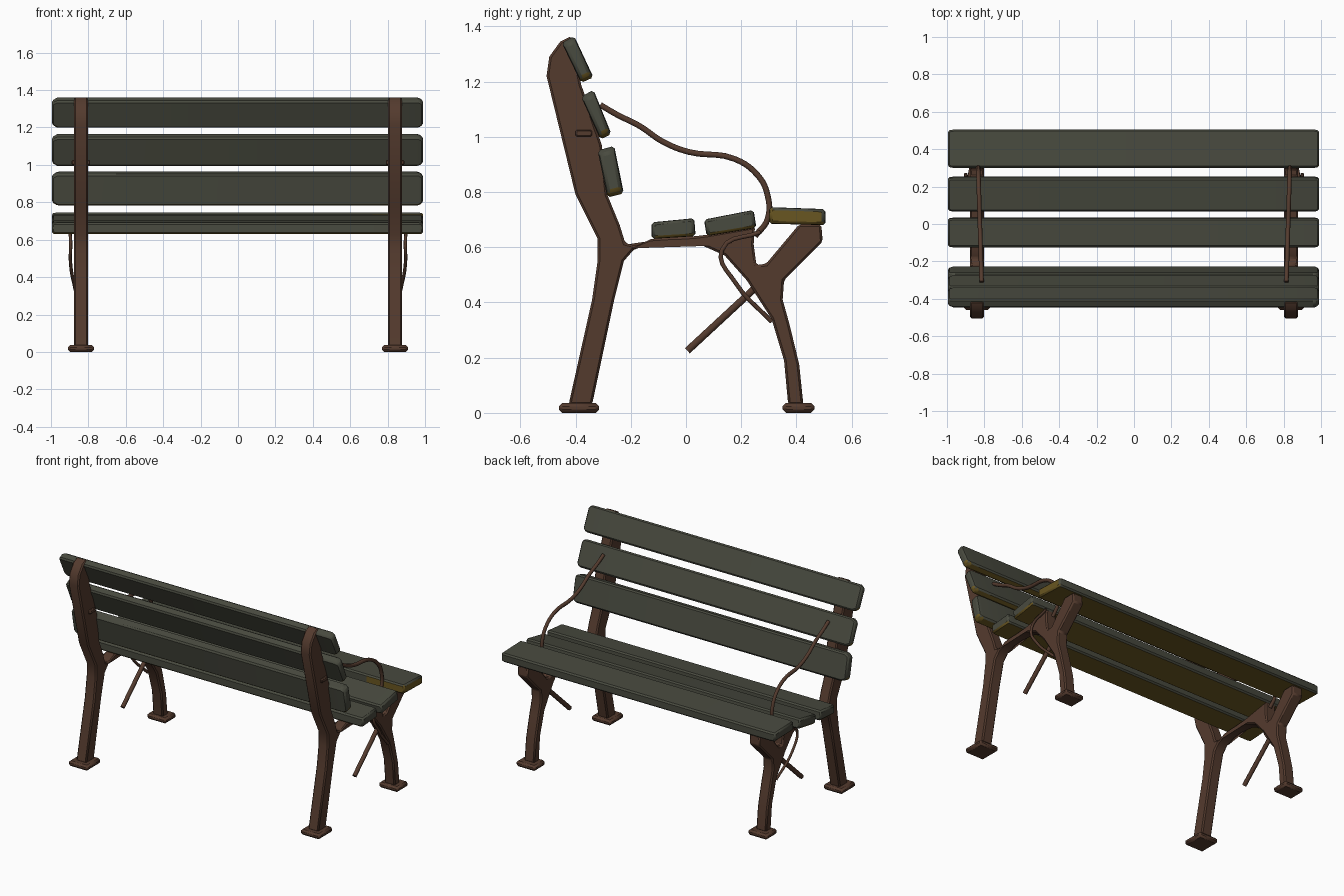
import bpy
import bmesh
from mathutils import Vector

cube = bpy.data.objects.get("Cube")
if cube:
    bpy.data.objects.remove(cube, do_unlink=True)


def make_material(name, colour):
    mat = bpy.data.materials.new(name)
    mat.use_nodes = True
    mat.diffuse_color = (*colour, 1)
    mat.node_tree.nodes["Principled BSDF"].inputs["Base Color"].default_value = (*colour, 1)
    return mat


GREEN = make_material("weathered green paint", (.066, .069, .05))
BROWN = make_material("rusty brown iron", (.088, .043, .027))
OCHRE = make_material("bare ochre wood", (.14, .092, .015))


def finish(bm, name, materials, bevel):
    """Turn a bmesh into a bevelled object with smooth shading and sharp edges."""
    bmesh.ops.recalc_face_normals(bm, faces=bm.faces)
    mesh = bpy.data.meshes.new(name)
    bm.to_mesh(mesh)
    bm.free()
    for mat in materials:
        mesh.materials.append(mat)
    obj = bpy.data.objects.new(name, mesh)
    bpy.context.collection.objects.link(obj)
    if bevel:
        mod = obj.modifiers.new("soft edges", "BEVEL")
        mod.width = bevel
        mod.segments = 1
        mod.limit_method = "ANGLE"
    bpy.ops.object.select_all(action="DESELECT")
    obj.select_set(True)
    bpy.context.view_layer.objects.active = obj
    bpy.ops.object.shade_smooth_by_angle()
    return obj


def loft(profile, stations):
    """Sweep a side profile (y, z) along x; each station is (x, scale)."""
    bm = bmesh.new()
    centre = sum((Vector(p) for p in profile), Vector((0, 0))) / len(profile)
    rings = []
    for x, scale in stations:
        points = [centre + (Vector(p) - centre) * scale for p in profile]
        rings.append([bm.verts.new((x, p.x, p.y)) for p in points])
    for a, b in zip(rings, rings[1:]):
        for i in range(len(profile)):
            j = (i + 1) % len(profile)
            bm.faces.new((a[i], a[j], b[j], b[i]))
    bm.faces.new(rings[0])
    bm.faces.new(rings[-1])
    bmesh.ops.recalc_face_normals(bm, faces=bm.faces)
    return bm


def rod(name, points, radius, smooth=True):
    """Round iron bar through the given points."""
    curve = bpy.data.curves.new(name, "CURVE")
    curve.dimensions = "3D"
    curve.bevel_depth = radius
    curve.bevel_resolution = 1
    curve.resolution_u = 5
    curve.use_fill_caps = True
    spline = curve.splines.new("BEZIER")
    spline.bezier_points.add(len(points) - 1)
    for knot, co in zip(spline.bezier_points, points):
        knot.co = co
        knot.handle_left_type = knot.handle_right_type = "AUTO" if smooth else "VECTOR"
    curve.materials.append(BROWN)
    obj = bpy.data.objects.new(name, curve)
    bpy.context.collection.objects.link(obj)


def block(name, low, high, bevel):
    (x0, y0, z0), (x1, y1, z1) = low, high
    bm = loft([(y0, z0), (y1, z0), (y1, z1), (y0, z1)], [(x0, 1), (x1, 1)])
    finish(bm, name, [BROWN], bevel)


# Wooden slats: side profile and how much the ends taper
slats = {
    "back_slat_top": ([(-.45, 1.34), (-.405, 1.365), (-.335, 1.215), (-.38, 1.195)], .8),
    "back_slat_middle": ([(-.38, 1.145), (-.335, 1.17), (-.27, 1.01), (-.31, .99)], .8),
    "back_slat_bottom": ([(-.32, .95), (-.26, .967), (-.225, .795), (-.285, .78)], .8),
    "seat_slat_rear": ([(-.125, .69), (.03, .705), (.035, .64), (-.125, .63)], .95),
    "seat_slat_middle": ([(.065, .7), (.245, .735), (.255, .67), (.075, .64)], .95),
    "seat_slat_front": ([(.3, .745), (.505, .738), (.505, .68), (.3, .685)], .95),
}
for name, (profile, taper) in slats.items():
    bm = loft(profile, [(-.995, taper), (-.965, 1), (.72, 1), (.965, 1), (.99, taper)])
    for face in bm.faces:
        # Undersides are bare wood, as is the worn corner of the front slat
        bare = face.normal.z < -.7
        if name == "seat_slat_front" and face.calc_center_median().x > .8:
            bare = bare or face.normal.x > .7 or face.normal.y < -.7
        face.material_index = int(bare)
    finish(bm, name, [GREEN, OCHRE], .009)

# Cast iron side frame: rear post, thin seat rail and forked front leg
frame = [
    (-.425, .03), (-.34, .41), (-.32, .55), (-.32, .63), (-.4, .79),
    (-.505, 1.22), (-.495, 1.29), (-.455, 1.345), (-.415, 1.365),
    (-.38, 1.19), (-.305, .97), (-.285, .79), (-.24, .68), (-.22, .615),
    (-.18, .605), (-.125, .63), (.035, .64), (.075, .645), (.25, .675),
    (.245, .61), (.255, .535), (.29, .54), (.41, .683), (.49, .683),
    (.495, .62), (.355, .48), (.35, .41), (.375, .32), (.41, .175),
    (.425, .03), (.37, .03), (.355, .19), (.31, .34), (.22, .48),
    (.14, .57), (.05, .61), (-.05, .62), (-.125, .615), (-.19, .59),
    (-.225, .55), (-.26, .41), (-.34, .03),
]
armrest = [(-.31, 1.115), (-.25, 1.08), (-.17, 1.04), (-.08, .98), (.01, .945),
           (.175, .92), (.26, .86), (.295, .79), (.295, .7), (.25, .64)]

for side, s in (("left", 1), ("right", -1)):
    x = .84 * s
    finish(loft(frame, [(x - .037, 1), (x + .037, 1)]), side + "_frame", [BROWN], .008)

    # Flat feet under each leg
    for leg, y0, y1 in (("rear", -.46, -.315), ("front", .35, .465)):
        block(f"{side}_{leg}_foot", (x - .07, y0, 0), (x + .07, y1, .036), .012)

    # Armrest bar leaning slightly inward toward the back
    bar = [(s * (.815 + .03 * (y + .3)), y, z) for y, z in armrest]
    rod(side + "_armrest", bar, .012)

    # Small clamp where the armrest is bolted to the post
    block(side + "_post_clamp", (x - .05, -.4, 1.0), (x + .05, -.34, 1.025), .005)

    # Loose diagonal brace and the curved strut beside the leg
    rod(side + "_diagonal_brace", [(x, .41, .6), (x, .005, .225)], .015, False)
    rod(side + "_curved_strut", [(.9 * s, .27, .655), (.895 * s, .13, .59),
                                 (.895 * s, .18, .47), (.87 * s, .31, .33)], .009)
